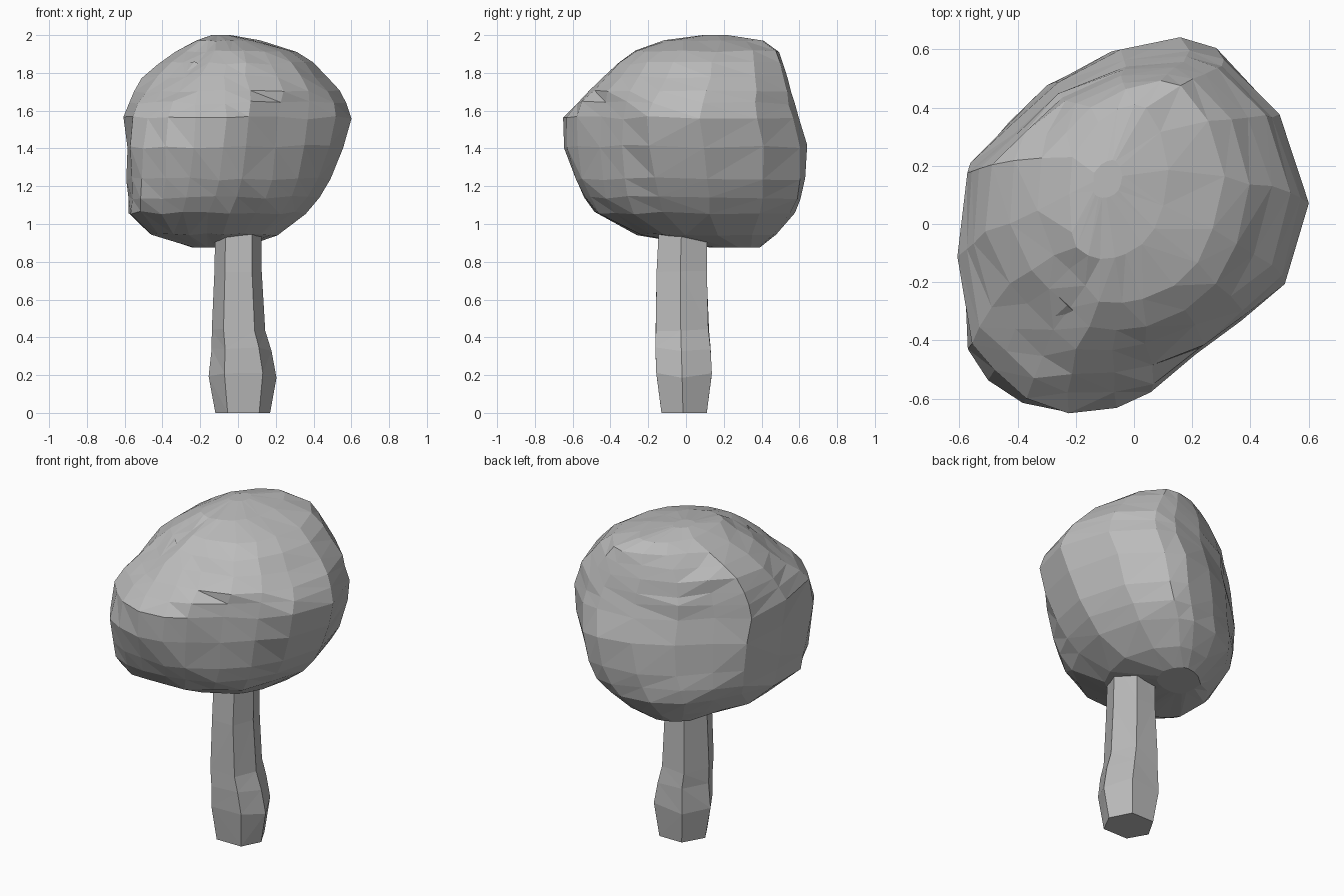
import bpy, bmesh, math, random
from mathutils import Vector

random.seed(4)
if "Cube" in bpy.data.objects:
    bpy.data.objects.remove(bpy.data.objects["Cube"])

grey = bpy.data.materials.new("plain grey")
grey.use_nodes = True
colour = (0.5, 0.5, 0.5, 1)
grey.diffuse_color = colour
grey.node_tree.nodes["Principled BSDF"].inputs["Base Color"].default_value = colour


def finish(name, bm):
    bmesh.ops.recalc_face_normals(bm, faces=bm.faces)
    mesh = bpy.data.meshes.new(name)
    bm.to_mesh(mesh)
    bm.free()
    mesh.materials.append(grey)
    obj = bpy.data.objects.new(name, mesh)
    bpy.context.collection.objects.link(obj)
    return obj


def limit(p, side, reach):
    """Pull a point back so that it reaches no further along a diagonal."""
    over = p.dot(side) - reach
    if over > 0:
        p -= side * over


def skin(name, outline, levels, jitter, sides=()):
    """Stretch an outline (-1..1) to each level's box and skin the rings."""
    bm = bmesh.new()
    rings = []
    for i, (z, x0, x1, y0, y1, *reaches) in enumerate(levels):
        ring = []
        for ox, oy in outline:
            p = Vector((x0 + (x1 - x0) * (ox + 1) / 2, y0 + (y1 - y0) * (oy + 1) / 2, z))
            for side, reach in zip(sides, reaches):
                limit(p, side, reach)
            if 0 < i < len(levels) - 1:
                p += Vector([random.uniform(-j, j) for j in jitter]) * (x1 - x0)
            ring.append(bm.verts.new(p))
        rings.append(ring)
    n = len(outline)
    for low, high in zip(rings, rings[1:]):
        for k in range(n):
            bm.faces.new((low[k], low[(k + 1) % n], high[(k + 1) % n], high[k]))
    bm.faces.new(rings[0][::-1])
    bm.faces.new(rings[-1])
    bmesh.ops.triangulate(bm, faces=bm.faces[:])
    return finish(name, bm)


# Crown: lopsided outline, trimmed along three diagonals
crown_outline = [(x / 0.6, y / 0.65) for x, y in (
    (0.19, 0.65), (-0.03, 0.61), (-0.26, 0.5), (-0.42, 0.35), (-0.57, 0.21),
    (-0.6, -0.1), (-0.58, -0.43), (-0.52, -0.55), (-0.38, -0.62),
    (-0.23, -0.65), (-0.06, -0.64), (0.08, -0.61), (0.28, -0.53), (0.43, -0.4),
    (0.53, -0.2), (0.6, 0.1), (0.5, 0.42), (0.32, 0.62))]
front_lobe = Vector((-1, -1, 0)).normalized()
back_slope = Vector((-0.82, 0.57, 0)).normalized()
front_flat = Vector((0.62, -0.79, 0)).normalized()

# z, x range, y range, reach of the lobe, back slope and flat front
crown_levels = [
    (0.875, -0.24, 0.02, 0.13, 0.39, 1, 1, 1),
    (0.945, -0.47, 0.21, -0.26, 0.48, 0.58, 0.42, 0.22),
    (1.06, -0.58, 0.36, -0.49, 0.58, 0.69, 0.51, 0.35),
    (1.14, -0.58, 0.43, -0.545, 0.61, 0.73, 0.55, 0.42),
    (1.24, -0.585, 0.495, -0.59, 0.625, 0.75, 0.57, 0.455),
    (1.41, -0.59, 0.555, -0.645, 0.64, 0.74, 1, 0.48),
    (1.56, -0.6, 0.595, -0.645, 0.6, 0.69, 1, 0.485),
    (1.64, -0.58, 0.57, -0.58, 0.575, 0.62, 1, 0.48),
    (1.70, -0.555, 0.54, -0.52, 0.56, 0.55, 1, 0.47),
    (1.78, -0.515, 0.47, -0.44, 0.54, 0.45, 1, 0.45),
    (1.85, -0.43, 0.4, -0.375, 0.515, 0.36, 1, 0.37),
    (1.915, -0.33, 0.31, -0.28, 0.49, 0.27, 1, 0.27),
    (1.97, -0.22, 0.12, -0.12, 0.41, 1, 1, 0.15),
    (2.0, -0.14, -0.04, 0.09, 0.22, 1, 1, 1)]
skin("crown", crown_outline, crown_levels, (0.006, 0.006, 0.009),
     (front_lobe, back_slope, front_flat))

# Folded ridge where the front lobe meets the crown
bm = bmesh.new()
for p in ((-0.4, -0.1, 1.83), (-0.23, -0.28, 1.86), (-0.05, -0.43, 1.77),
          (-0.2, -0.25, 1.68), (-0.42, -0.45, 1.62), (-0.5, -0.25, 1.65),
          (-0.2, -0.48, 1.65)):
    bm.verts.new(p)
bmesh.ops.convex_hull(bm, input=bm.verts[:])
finish("crown_fold", bm)

# Trunk: six sides, broad front and back, swollen at the foot
trunk_outline = [(1, -0.05), (0.55, 1), (-0.5, 1), (-1, -0.05), (-0.55, -1), (0.6, -1)]
trunk_levels = [
    (0, -0.12, 0.17, -0.13, 0.11),
    (0.2, -0.155, 0.205, -0.16, 0.135),
    (0.34, -0.14, 0.175, -0.16, 0.13),
    (0.44, -0.14, 0.145, -0.16, 0.12),
    (0.75, -0.125, 0.125, -0.155, 0.11),
    (1.05, -0.12, 0.125, -0.14, 0.11)]
skin("trunk", trunk_outline, trunk_levels, (0.008, 0.008, 0.04))
